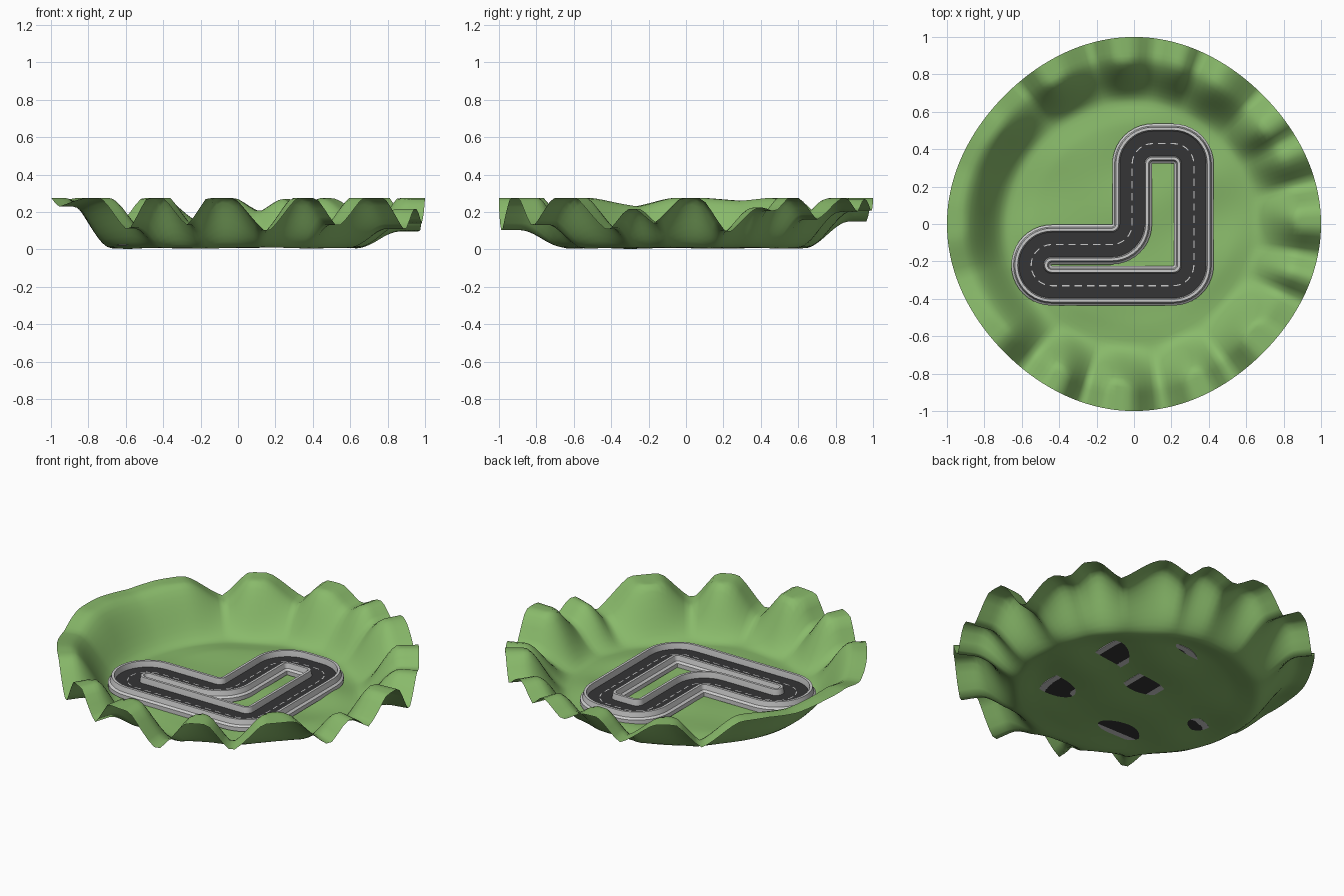
import bpy, bmesh, math
from math import sin, cos, pi, radians

if "Cube" in bpy.data.objects:
    bpy.data.objects.remove(bpy.data.objects["Cube"])


def material(name, color):
    m = bpy.data.materials.new(name)
    m.diffuse_color = (*color, 1)
    m.use_nodes = True
    m.node_tree.nodes["Principled BSDF"].inputs["Base Color"].default_value = m.diffuse_color
    return m


def finish(name, bm, mat=None, angle=35):
    me = bpy.data.meshes.new(name)
    bm.to_mesh(me)
    bm.free()
    ob = bpy.data.objects.new(name, me)
    bpy.context.collection.objects.link(ob)
    if mat:
        me.materials.append(mat)
    bpy.ops.object.select_all(action='DESELECT')
    ob.select_set(True)
    bpy.context.view_layer.objects.active = ob
    bpy.ops.object.shade_smooth_by_angle(angle=radians(angle))
    return ob


grass = material("grass", (0.25, 0.49, 0.145))
asphalt = material("asphalt", (0.035, 0.035, 0.037))
paint = material("paint", (0.8, 0.8, 0.8))

# Terrain rim: alternating peaks and valleys (angle in degrees, height)
CLIP = 0.275
RIM = [(2, .30), (13, .085), (24, .225), (29, .20), (36, .29), (46, .16), (60, .275), (68, .20),
       (74, .27), (83, .20), (94, .29), (104, .15), (119, .29), (130, .14), (145, .28),
       (162, .26), (181, .28), (196, .23), (219, .28), (233, .10), (243, .30), (254, .13),
       (264, .32), (279, .09), (292, .30), (303, .12), (318, .31), (335, .10), (343, .22), (350, .14)]


def rim_height(deg):
    pts = RIM + [(RIM[0][0] + 360, RIM[0][1])]
    if deg < pts[0][0]:
        deg += 360
    for (a0, h0), (a1, h1) in zip(pts, pts[1:]):
        if a0 <= deg <= a1:
            t = (deg - a0) / (a1 - a0)
            if h0 > h1:                       # always climb from valley to peak
                t, h0, h1 = 1 - t, h1, h0
            # rounded peaks, tighter valleys
            return h0 + (h1 - h0) * (0.5 * sin(t * pi / 2) + 0.25 * (1 - cos(pi * t)))


def terrain_z(x, y, r, deg):
    start = 0.64 + 0.03 * max(0, -cos(radians(deg)))
    t = min(max((r - start) / 0.26, 0), 1)
    rise = rim_height(deg) * t * t * (3 - 2 * t)
    # gently rolling floor that fades to ground level near the slope
    roll = 0.017 + 0.005 * (sin(9 * x + 1) * cos(11 * y) + sin(14 * y - 5 * x))
    fade = min(max((0.74 - r) / 0.2, 0), 1)
    return max(0, min(CLIP, roll * fade + rise))


def build_terrain(segs=180, rings=40):
    bm = bmesh.new()
    mid = bm.verts.new((0, 0, terrain_z(0, 0, 0, 0)))
    prev = None
    for i in range(1, rings + 1):
        r = i / rings
        ring = []
        for j in range(segs):
            a = 2 * pi * j / segs
            rr = r * (1 - 0.025 * r * sin(2 * a) ** 2)
            x, y = rr * cos(a), rr * sin(a)
            ring.append(bm.verts.new((x, y, terrain_z(x, y, r, 360 * j / segs))))
        for j in range(segs):
            k = (j + 1) % segs
            if prev:
                bm.faces.new((prev[j], ring[j], ring[k], prev[k]))
            else:
                bm.faces.new((mid, ring[j], ring[k]))
        prev = ring
    finish("terrain", bm, grass, 150)


# Track centreline: corner arcs (centre x, y, start angle, end angle), radius R
R = 0.11
ARCS = [(.21, -.22, 0, -90), (-.44, -.22, -90, -270), (-.12, 0, -90, 0),
        (.10, .32, 180, 90), (.21, .32, 90, 0)]


def centreline():
    pts = []                                  # (x, y, normal x, normal y), normal points outward
    for cx, cy, a0, a1 in ARCS:
        n = abs(a1 - a0) // 9
        side = 1 if a1 < a0 else -1
        for i in range(n + 1):
            a = radians(a0 + (a1 - a0) * i / n)
            pts.append((cx + R * cos(a), cy + R * sin(a), side * cos(a), side * sin(a)))
    return pts


def sweep(name, section, mat=None):
    """Closed sweep of a closed (offset, height) section around the track."""
    bm = bmesh.new()
    rows = [[bm.verts.new((x + nx * o, y + ny * o, z)) for o, z in section]
            for x, y, nx, ny in centreline()]
    n = len(section)
    for i, row in enumerate(rows):
        nxt = rows[(i + 1) % len(rows)]
        for j in range(n):
            k = (j + 1) % n
            bm.faces.new((row[j], row[k], nxt[k], nxt[j]))
    bmesh.ops.recalc_face_normals(bm, faces=bm.faces)
    finish(name, bm, mat, 25)


def build_dashes(z, half=0.003, pitch=0.066, fill=0.6):
    pts = centreline()
    pts.append(pts[0])
    dist = [0]
    for p, q in zip(pts, pts[1:]):
        dist.append(dist[-1] + math.dist(p[:2], q[:2]))

    def at(s):
        for i in range(len(pts) - 1):
            if s <= dist[i + 1]:
                t = (s - dist[i]) / (dist[i + 1] - dist[i])
                return [u + (v - u) * t for u, v in zip(pts[i], pts[i + 1])]

    bm = bmesh.new()
    count = round(dist[-1] / pitch)
    step = dist[-1] / count
    for d in range(count):
        prev = None
        for k in range(4):
            x, y, nx, ny = at(step * (d + fill * k / 3))
            pair = [bm.verts.new((x + nx * o, y + ny * o, z)) for o in (half, -half)]
            if prev:
                bm.faces.new((prev[0], pair[0], pair[1], prev[1]))
            prev = pair
    for f in bm.faces:
        f.normal_update()
        if f.normal.z < 0:
            f.normal_flip()
    finish("lane_dashes", bm, paint)


build_terrain()

# Road deck, barriers on both sides and the painted centre line
BASE, DECK, TOP = 0.021, 0.05, 0.084
sweep("road_deck", [(-.07, BASE), (.07, BASE), (.07, DECK), (-.07, DECK)], asphalt)
BARRIER = [(.066, BASE), (.066, DECK), (.072, TOP), (.087, TOP), (.094, .055), (.106, .045), (.106, BASE)]
sweep("outer_barrier", BARRIER)
sweep("inner_barrier", [(-o, z) for o, z in BARRIER])
build_dashes(DECK + 0.0015)
